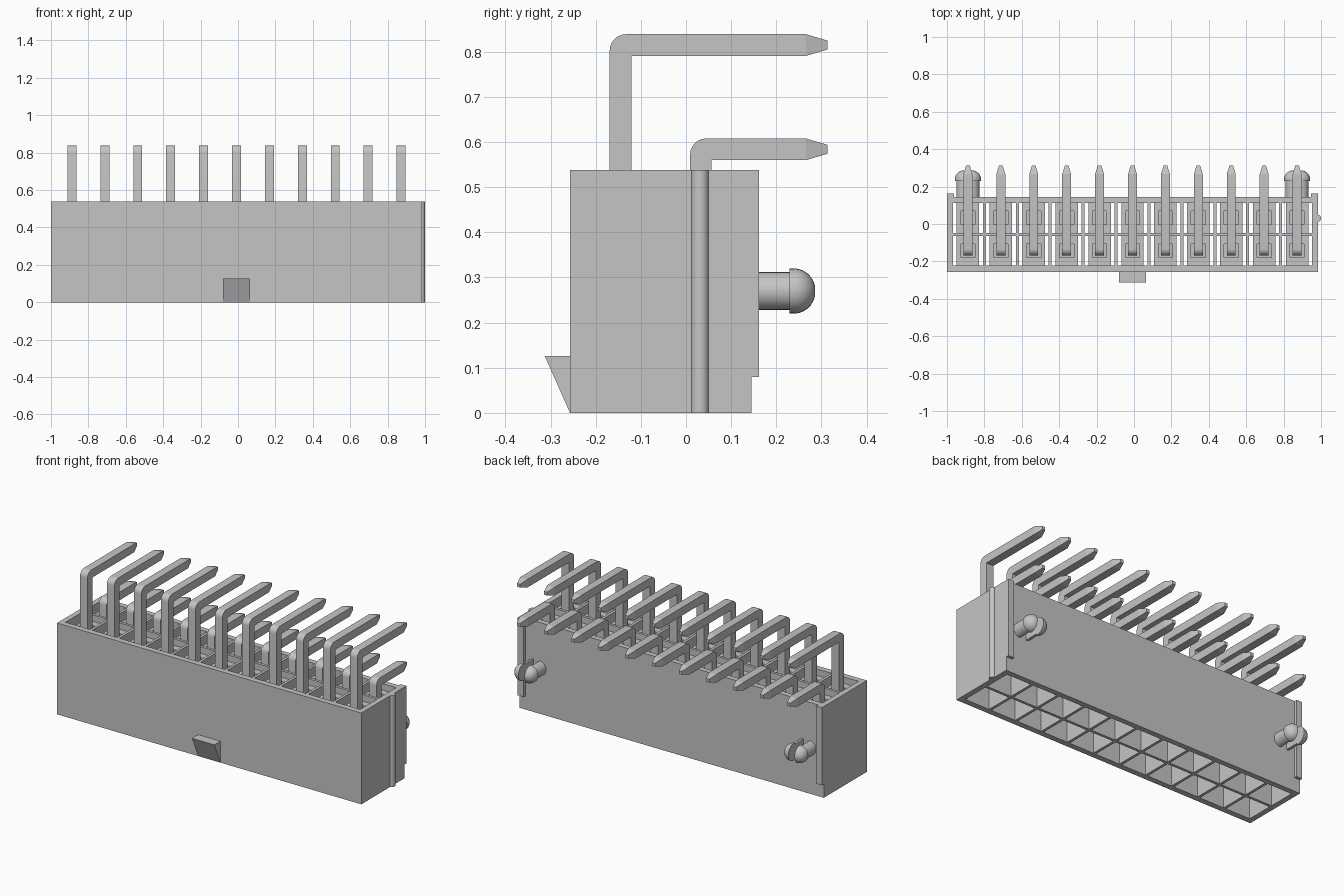
import bpy, bmesh
from math import sin, cos, pi

cube = bpy.data.objects.get("Cube")
if cube:
    bpy.data.objects.remove(cube)

grey = bpy.data.materials.new("light grey")
grey.use_nodes = True
colour = (0.56, 0.56, 0.56, 1)
grey.diffuse_color = colour
grey.node_tree.nodes["Principled BSDF"].inputs["Base Color"].default_value = colour

# Main dimensions
COUNT, PITCH, WALL = 11, 0.176, 0.016
CX, CY, HEIGHT = -0.008, -0.055, 0.538
LEFT, RIGHT, FRONT, BACK = -1.0, 0.984, -0.257, 0.145
COLUMNS = [CX + (i - (COUNT - 1) / 2) * PITCH for i in range(COUNT)]
ROWS = [CY - PITCH / 2, CY + PITCH / 2]
X_IN = COUNT * PITCH / 2 - WALL / 2
Y_IN = PITCH - WALL / 2


def finish(bm, name, smooth=False):
    bmesh.ops.recalc_face_normals(bm, faces=bm.faces)
    mesh = bpy.data.meshes.new(name)
    bm.to_mesh(mesh)
    bm.free()
    mesh.materials.append(grey)
    ob = bpy.data.objects.new(name, mesh)
    bpy.context.collection.objects.link(ob)
    if smooth:
        bpy.ops.object.select_all(action='DESELECT')
        ob.select_set(True)
        bpy.context.view_layer.objects.active = ob
        bpy.ops.object.shade_smooth_by_angle(angle=0.6)


def prism(bm, points, axis, a, b):
    """Extrude a flat outline along x (outline is y,z) or z (outline is x,y)."""
    def place(p, t):
        return (t, p[0], p[1]) if axis == "x" else (p[0], p[1], t)
    ends = [[bm.verts.new(place(p, t)) for p in points] for t in (a, b)]
    bm.faces.new(ends[0])
    bm.faces.new(ends[1][::-1])
    n = len(points)
    for i in range(n):
        j = (i + 1) % n
        bm.faces.new((ends[0][i], ends[0][j], ends[1][j], ends[1][i]))
    return ends[0] + ends[1]


def box(bm, x0, x1, y0, y1, z0, z1):
    prism(bm, [(x0, y0), (x1, y0), (x1, y1), (x0, y1)], "z", z0, z1)


def arc(cx, cy, r, start, end, steps=10):
    angles = [start + (end - start) * i / steps for i in range(steps + 1)]
    return [(cx + r * cos(t), cy + r * sin(t)) for t in angles]


# Housing: outer walls and cell dividers
bm = bmesh.new()
box(bm, LEFT, RIGHT, FRONT, CY - Y_IN, 0, HEIGHT)
box(bm, LEFT, RIGHT, CY + Y_IN, BACK, 0, HEIGHT)
box(bm, LEFT, CX - X_IN, CY - Y_IN, CY + Y_IN, 0, HEIGHT)
box(bm, CX + X_IN, RIGHT, CY - Y_IN, CY + Y_IN, 0, HEIGHT)
box(bm, CX - X_IN, CX + X_IN, CY - WALL / 2, CY + WALL / 2, 0, HEIGHT)
for x in COLUMNS[:-1]:
    mid = x + PITCH / 2
    box(bm, mid - WALL / 2, mid + WALL / 2, CY - Y_IN, CY + Y_IN, 0, HEIGHT)
finish(bm, "housing")

# Mating rib on one end
bm = bmesh.new()
prism(bm, arc(RIGHT - 0.004, 0.031, 0.02, -pi / 2, pi / 2), "z", 0, HEIGHT)
finish(bm, "end_rib", True)

# Standoff strips on the back
bm = bmesh.new()
for x0, x1 in ((LEFT, LEFT + 0.038), (RIGHT - 0.038, RIGHT)):
    box(bm, x0, x1, BACK, 0.162, 0.08, HEIGHT)
finish(bm, "back_strips")

# Latch ramp on the front
bm = bmesh.new()
prism(bm, [(FRONT, 0), (FRONT, 0.126), (-0.313, 0.126)], "x", CX - 0.073, CX + 0.073)
finish(bm, "latch_ramp")

# Pin holders inside the cells, each with a square pocket
bm = bmesh.new()
W, D, P, Q, LOW, TOP = 0.06, 0.08, 0.038, 0.036, 0.2, 0.5
for x in COLUMNS:
    for y in ROWS:
        box(bm, x - W, x + W, y - D, y + D, LOW, TOP - 0.08)
        for s in (-1, 1):
            xa, xb = sorted((x + s * P, x + s * W))
            box(bm, xa, xb, y - D, y + D, TOP - 0.08, TOP)
            ya, yb = sorted((y + s * Q, y + s * D))
            box(bm, x - P, x + P, ya, yb, TOP - 0.08, TOP)
finish(bm, "pin_holders")


# Bent pins with a tapered tip
def pin(bm, x, y, top):
    h, r, neck = 0.024, 0.036, 0.266
    bend = arc(y - h + r, top - r, r, pi, pi / 2, 6)
    outline = [(y - h, 0.12)] + bend + [(neck, top), (neck, top - 2 * h),
                                        (y + h, top - 2 * h), (y + h, 0.12)]
    prism(bm, outline, "x", x - h, x + h)
    mid, end = top - h, 0.313
    tip = prism(bm, [(neck, top), (end, mid + 0.01), (end, mid - 0.01),
                     (neck, top - 2 * h)], "x", x - h, x + h)
    for v in tip:
        if v.co.y > neck + 0.01:
            v.co.x = x + (v.co.x - x) * 0.4


for name, y, top in (("front_pins", ROWS[0] - 0.002, 0.839), ("back_pins", ROWS[1], 0.608)):
    bm = bmesh.new()
    for x in COLUMNS:
        pin(bm, x, y, top)
    finish(bm, name, True)


# Split mounting pegs: two half-round prongs with domed heads
def prong(bm, x, z, side):
    profile = [(0.042, BACK), (0.042, 0.229), (0.05, 0.229)]
    profile += [(0.05 * cos(t), 0.24 + 0.047 * sin(t))
                for t in (i * pi / 14 for i in range(7))]
    rings = []
    for r, y in profile:
        rings.append([bm.verts.new((x + side * (0.02 + r * sin(a)), y, z + r * cos(a)))
                      for a in (i * pi / 12 for i in range(13))])
    for low, high in zip(rings, rings[1:]):
        for i in range(13):
            j = (i + 1) % 13
            bm.faces.new((low[i], low[j], high[j], high[i]))
    bm.faces.new(rings[0])
    bm.faces.new(rings[-1])


bm = bmesh.new()
for x in (COLUMNS[0], COLUMNS[-1]):
    for side in (-1, 1):
        prong(bm, x, 0.27, side)
finish(bm, "mounting_pegs", True)
